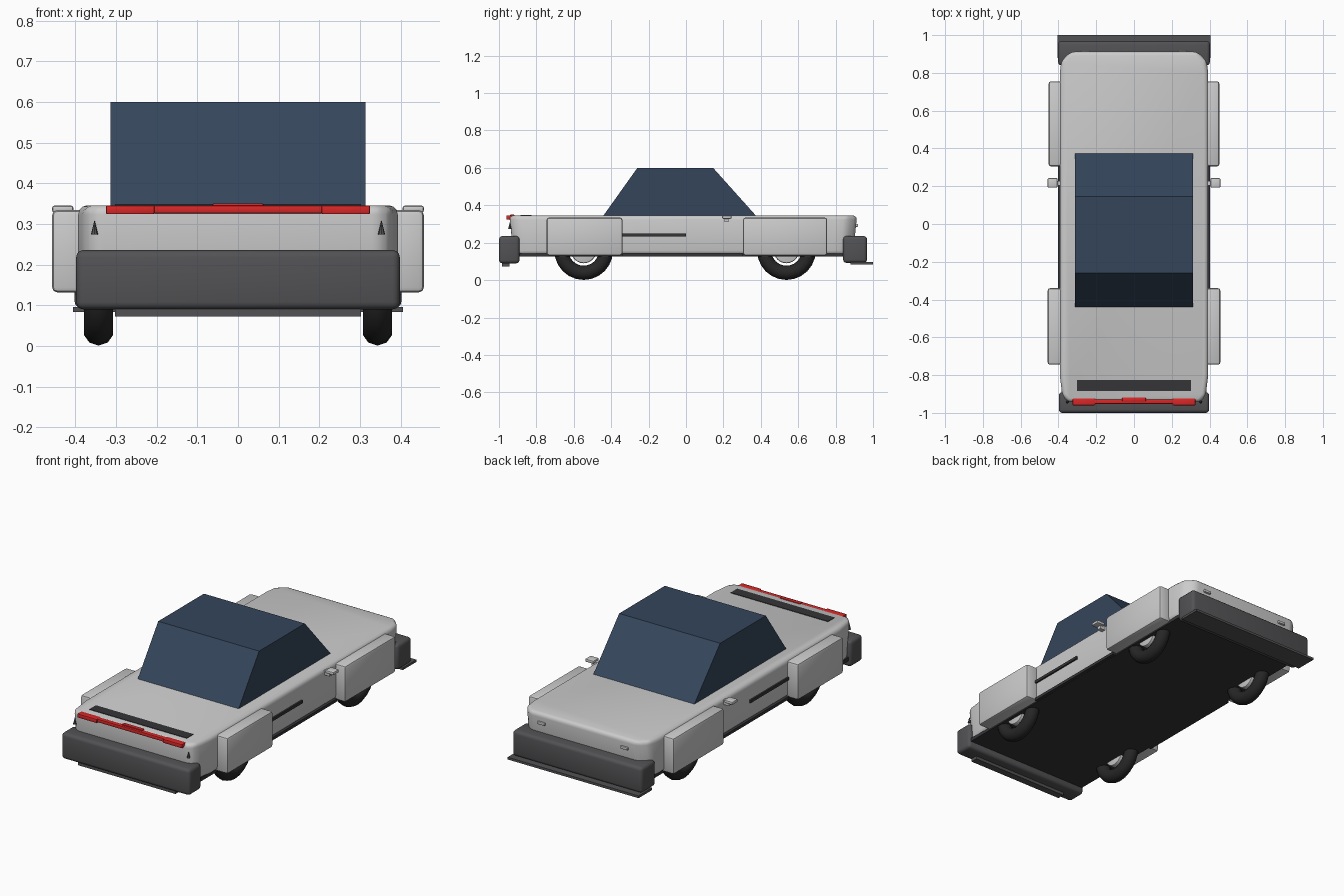
import bpy, bmesh, math
from mathutils import Vector

if "Cube" in bpy.data.objects:
    bpy.data.objects.remove(bpy.data.objects["Cube"])


def material(name, rgb):
    m = bpy.data.materials.new(name)
    m.diffuse_color = (*rgb, 1)
    m.use_nodes = True
    m.node_tree.nodes["Principled BSDF"].inputs["Base Color"].default_value = m.diffuse_color
    return m


GLASS = material("glass_blue", (0.035, 0.06, 0.105))
DARK = material("dark_trim", (0.085, 0.085, 0.09))
BLACK = material("black_trim", (0.035, 0.035, 0.04))
RUBBER = material("rubber", (0.02, 0.02, 0.02))
RED = material("red_lamp", (0.7, 0.02, 0.02))


def finish(ob, mat=None, bevel=0, segments=3):
    if mat:
        ob.data.materials.append(mat)
    bpy.ops.object.select_all(action='DESELECT')
    ob.select_set(True)
    bpy.context.view_layer.objects.active = ob
    if bevel:
        mod = ob.modifiers.new("bevel", 'BEVEL')
        mod.width = bevel
        mod.segments = segments
        mod.limit_method = 'ANGLE'
        bpy.ops.object.modifier_apply(modifier="bevel")
        bpy.ops.object.shade_smooth_by_angle(angle=math.radians(40))
    return ob


def box(name, xs, ys, zs, mat=None, bevel=0, segments=3):
    """Box given by its min/max along each axis."""
    bpy.ops.mesh.primitive_cube_add(size=1)
    ob = bpy.context.object
    ob.name = name
    for v in ob.data.vertices:
        v.co = Vector([(a + b) / 2 + c * (b - a) for (a, b), c in zip((xs, ys, zs), v.co)])
    return finish(ob, mat, bevel, segments)


def prism(name, profile, axis, lo, hi, mat=None, bevel=0):
    """Extrude a 2D outline along x (outline y,z) or z (outline x,y)."""
    bm = bmesh.new()
    put = (lambda p, t: (t, *p)) if axis == 'x' else (lambda p, t: (*p, t))
    a = [bm.verts.new(put(p, lo)) for p in profile]
    b = [bm.verts.new(put(p, hi)) for p in profile]
    n = len(profile)
    bm.faces.new(a)
    bm.faces.new(b)
    for i in range(n):
        bm.faces.new((a[i], a[(i + 1) % n], b[(i + 1) % n], b[i]))
    bmesh.ops.recalc_face_normals(bm, faces=bm.faces)
    me = bpy.data.meshes.new(name)
    bm.to_mesh(me)
    bm.free()
    ob = bpy.data.objects.new(name, me)
    bpy.context.collection.objects.link(ob)
    return finish(ob, mat, bevel)


def pair(name, xs, ys, zs, mat=None, bevel=0, segments=2):
    """Left and right copies of a box."""
    box(name + "_right", xs, ys, zs, mat, bevel, segments)
    box(name + "_left", (-xs[1], -xs[0]), ys, zs, mat, bevel, segments)


# Main body: tapered plan at both ends, rounded rims
half = [(0.35, -0.945), (0.38, -0.91), (0.393, -0.80), (0.393, 0.80), (0.385, 0.865), (0.335, 0.915)]
body = prism("body", half + [(-x, y) for x, y in reversed(half)], 'z', 0.135, 0.346)
for v in body.data.vertices:
    if v.co.z < 0.2:
        v.co.y *= 0.975
finish(body, None, 0.025)

# Cabin and underfloor
prism("cabin", [(-0.445, 0.34), (-0.26, 0.6), (0.145, 0.6), (0.378, 0.34)], 'x', -0.313, 0.313, GLASS)
box("floor", (-0.385, 0.385), (-0.9, 0.88), (0.125, 0.145), BLACK)
pair("side_skirt", (0.37, 0.402), (-0.34, 0.305), (0.126, 0.142), BLACK)

# Wheel fenders
pair("front_fender", (0.36, 0.457), (-0.745, -0.34), (0.132, 0.334), None, 0.012)
pair("rear_fender", (0.36, 0.452), (0.305, 0.755), (0.132, 0.334), None, 0.012)

# Bumpers and lips
box("front_bumper", (-0.398, 0.398), (-1.0, -0.89), (0.09, 0.236), DARK, 0.018)
box("front_lip", (-0.302, 0.302), (-0.985, -0.945), (0.073, 0.095), DARK)
box("rear_bumper", (-0.402, 0.402), (0.84, 0.968), (0.092, 0.236), DARK, 0.018)
box("rear_lip", (-0.406, 0.406), (0.88, 1.0), (0.083, 0.096), DARK)

# Red front light bar with thicker ends and centre
box("light_bar", (-0.325, 0.325), (-0.952, -0.927), (0.326, 0.345), RED, 0.004, 2)
pair("light_bar_end", (0.205, 0.325), (-0.96, -0.922), (0.324, 0.346), RED, 0.004)
box("light_bar_centre", (-0.063, 0.063), (-0.94, -0.918), (0.33, 0.351), RED, 0.004, 2)

# Hood vent and door trim
box("hood_vent", (-0.302, 0.302), (-0.885, -0.827), (0.335, 0.349), BLACK)
pair("door_trim", (0.385, 0.402), (-0.345, 0.0), (0.233, 0.249), BLACK)

# Small front corner lamps and rear lamps
for side in (-1, 1):
    bpy.ops.mesh.primitive_cone_add(vertices=8, radius1=0.009, depth=0.036,
                                    location=(side * 0.353, -0.942, 0.292))
    bpy.context.object.name = "corner_lamp"
    finish(bpy.context.object, DARK)
pair("rear_lamp", (0.235, 0.28), (0.9, 0.92), (0.285, 0.3), None, 0.003)

# Wing mirrors: stalk and head
pair("mirror_stalk", (0.38, 0.425), (0.205, 0.228), (0.31, 0.335))
pair("mirror_head", (0.405, 0.457), (0.193, 0.243), (0.328, 0.345), None, 0.005)

# Wheels: ring tyre with separate hub disc
for end, y in (("front", -0.547), ("rear", 0.537)):
    for side, label in ((1, "right"), (-1, "left")):
        loc = (side * 0.343, y, 0.158)
        bpy.ops.mesh.primitive_torus_add(major_radius=0.119, minor_radius=0.038, major_segments=24,
                                         minor_segments=10, location=loc,
                                         rotation=(0, math.pi / 2, 0))
        tyre = bpy.context.object
        tyre.name = f"{end}_{label}_tyre"
        finish(tyre, RUBBER)
        bpy.ops.object.shade_smooth_by_angle(angle=math.radians(50))
        bpy.ops.mesh.primitive_cylinder_add(vertices=24, radius=0.068, depth=0.05, location=loc,
                                            rotation=(0, math.pi / 2, 0))
        hub = bpy.context.object
        hub.name = f"{end}_{label}_hub"
        finish(hub, None, 0.008, 2)
